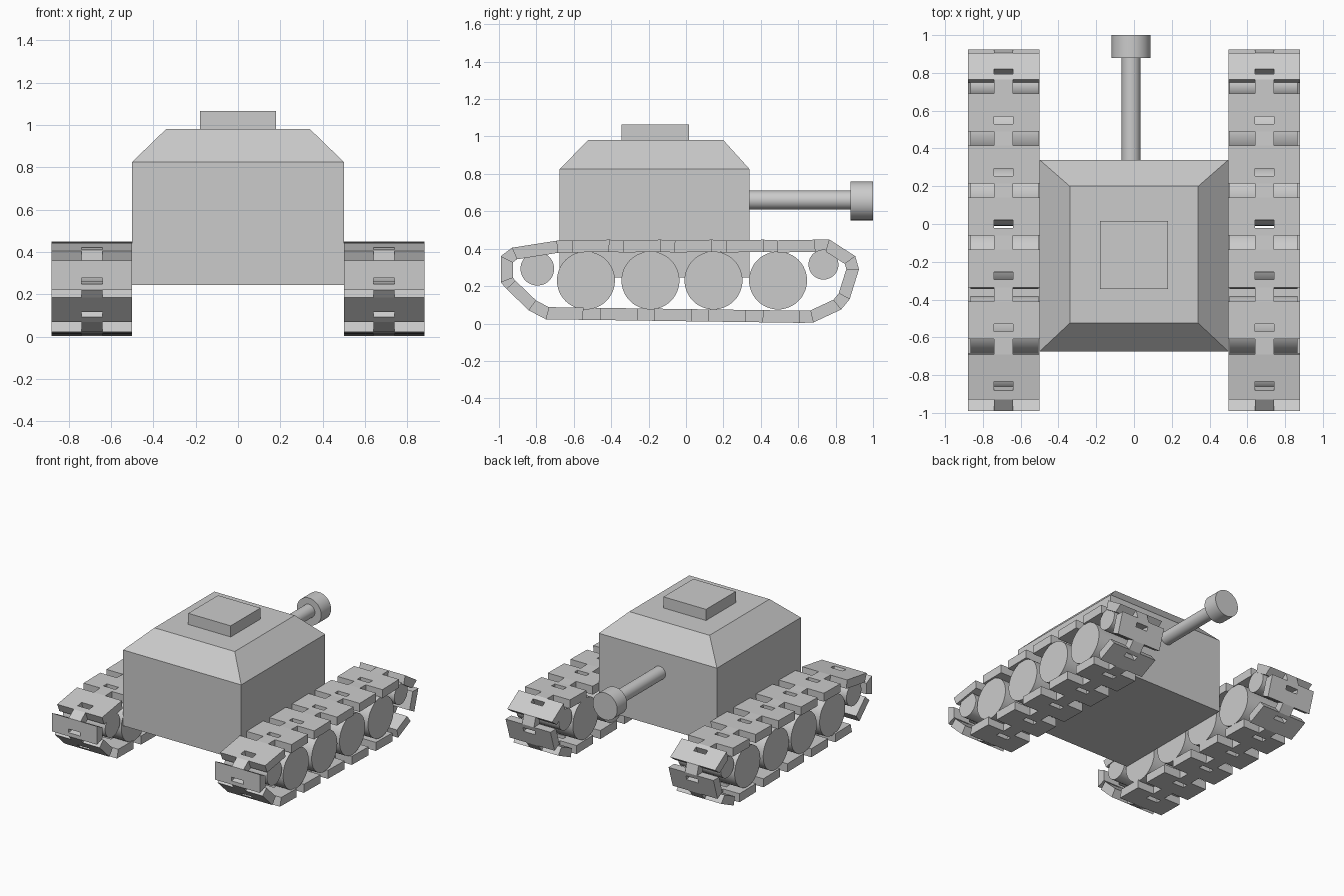
import bpy, bmesh, math
from mathutils import Vector

if "Cube" in bpy.data.objects:
    bpy.data.objects.remove(bpy.data.objects["Cube"])


def new_object(name, bm):
    bmesh.ops.recalc_face_normals(bm, faces=bm.faces)
    me = bpy.data.meshes.new(name)
    bm.to_mesh(me)
    bm.free()
    ob = bpy.data.objects.new(name, me)
    bpy.context.collection.objects.link(ob)
    return ob


def box(name, x, y0, y1, z0, z1):
    bpy.ops.mesh.primitive_cube_add(size=1, location=(0, (y0 + y1) / 2, (z0 + z1) / 2))
    ob = bpy.context.object
    ob.name = name
    ob.scale = (2 * x, y1 - y0, z1 - z0)


def cylinder(name, r, length, loc, rot):
    bpy.ops.mesh.primitive_cylinder_add(vertices=48, radius=r, depth=length,
                                        location=loc, rotation=rot)
    ob = bpy.context.object
    ob.name = name
    bpy.ops.object.shade_smooth_by_angle(angle=math.radians(30))


# Hull with sloped roof: stacked rectangular rings (half width, y min, y max, z)
bm = bmesh.new()
rings = []
for w, y0, y1, z in [(.5, -.675, .34, .245), (.5, -.675, .34, .825), (.34, -.525, .2, .98)]:
    rings.append([bm.verts.new(p) for p in
                  [(-w, y0, z), (w, y0, z), (w, y1, z), (-w, y1, z)]])
for a, b in zip(rings, rings[1:]):
    for i in range(4):
        j = (i + 1) % 4
        bm.faces.new((a[i], a[j], b[j], b[i]))
bm.faces.new(rings[0])
bm.faces.new(rings[-1])
new_object("hull", bm)

# Roof hatch
box("hatch", .18, -.345, .015, .98, 1.065)

# Gun barrel and muzzle along +y
along_y = (math.pi / 2, 0, 0)
cylinder("gun_barrel", .05, .56, (-.015, .61, .66), along_y)
cylinder("muzzle", .103, .12, (-.015, .94, .655), along_y)

# Road wheels and small end wheels
WHEELS = [(-.535, .23, .155), (-.19, .23, .155), (.147, .23, .155), (.492, .23, .155),
          (-.795, .293, .09), (.735, .315, .08)]
for side in (-1, 1):
    for y, z, r in WHEELS:
        cylinder("wheel", r, .36, (side * .685, y, z), (0, math.pi / 2, 0))

# Track pads: outer start and end points (y, z), going forward on top and around
pads = []
for i in range(5):
    y = -.61 + .275 * i
    pads.append(((y, .445), (y + .2, .448)))
pads += [((.765, .45), (.905, .36)), ((.925, .29), (.875, .13)), ((.83, .075), (.68, .005))]
for i in range(5):
    y = .61 - .29 * i
    pads.append(((y, .012 - y * .014), (y - .2, .015 - y * .014)))
pads += [((-.84, .07), (-.96, .185)), ((-.99, .22), (-.99, .36)), ((-.93, .405), (-.69, .443))]

# Outer path and its mitred inward offset
outer = [Vector(p) for pad in pads for p in pad]
N, T = len(outer), .065


def inward(a, b):
    d = (b - a).normalized()
    return Vector((d.y, -d.x))


inner = []
for i, p in enumerate(outer):
    n0, n1 = inward(outer[i - 1], p), inward(p, outer[(i + 1) % N])
    m = (n0 + n1).normalized()
    inner.append(p + m * (T / max(.6, m.dot(n0))))


def slab(bm, seg, outline):
    """Extrude an (x, fraction) outline between outer and inner path on one segment."""
    k = (seg + 1) % N
    loops = [[bm.verts.new((x, *path[seg].lerp(path[k], f))) for x, f in outline]
             for path in (outer, inner)]
    a, b = loops
    bm.faces.new(a)
    bm.faces.new(b)
    for i in range(len(a)):
        j = (i + 1) % len(a)
        bm.faces.new((a[i], a[j], b[j], b[i]))


# Notched pad, plus a tongue that bridges each gap and enters the next notch
HW, TW = .19, .05
NOTCHED = [(-HW, 0), (-TW, 0), (-TW, .4), (TW, .4), (TW, 0), (HW, 0), (HW, 1), (-HW, 1)]
bm = bmesh.new()
for s in range(0, N, 2):
    slab(bm, s, NOTCHED)
    slab(bm, s, [(-TW, 0), (TW, 0), (TW, .2), (-TW, .2)])
    slab(bm, s + 1, [(-TW, 0), (TW, 0), (TW, 1), (-TW, 1)])
track = new_object("right_track", bm)
track.location.x = .69
left = track.copy()
left.name = "left_track"
left.location.x = -.69
bpy.context.collection.objects.link(left)
